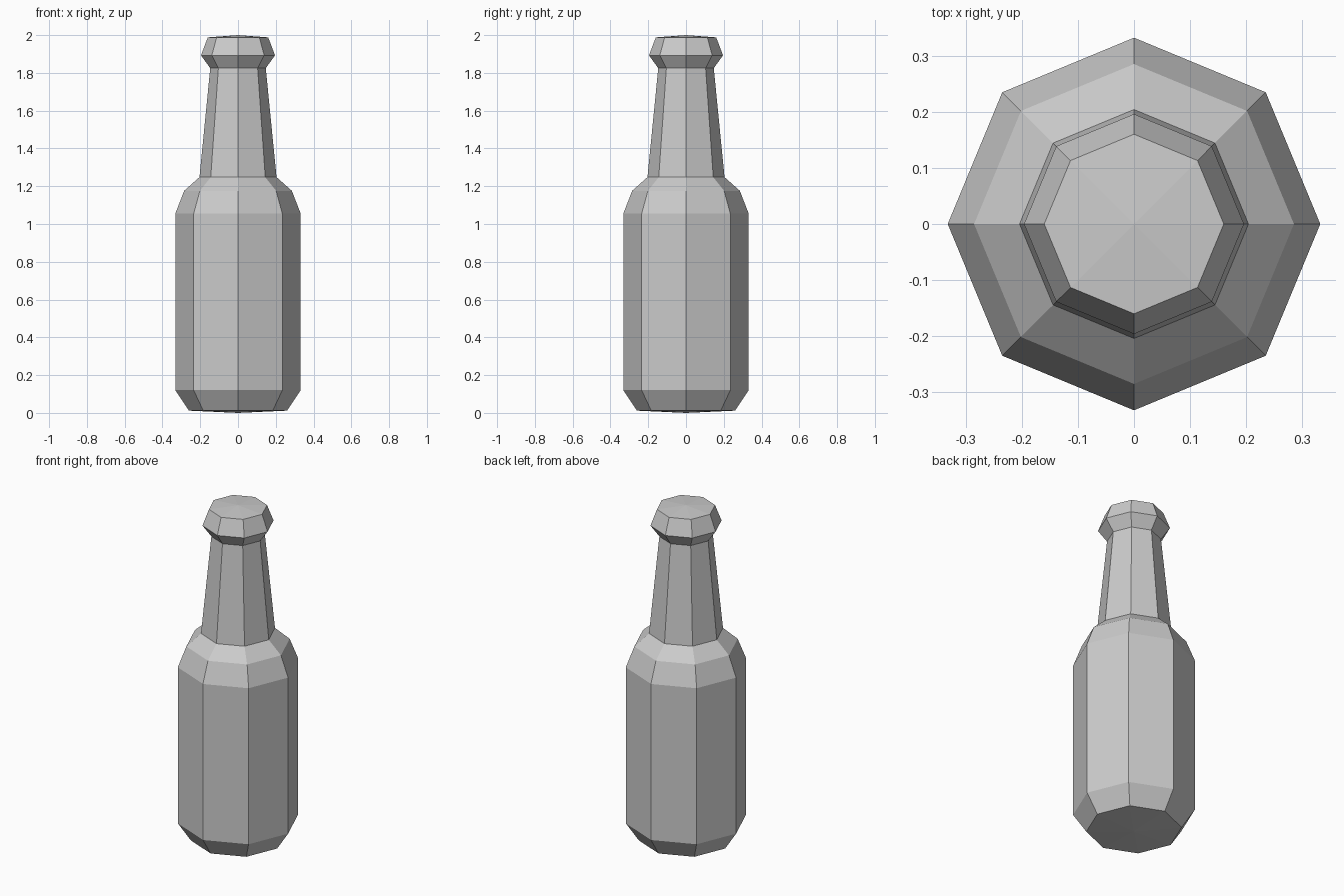
import bpy, bmesh
from math import cos, sin, tau

if "Cube" in bpy.data.objects:
    bpy.data.objects.remove(bpy.data.objects["Cube"])

SIDES = 8


def lathe(name, profile, bottom_z, top_z):
    """Spin (radius, z) points into a flat-sided closed solid with slightly domed ends."""
    bm = bmesh.new()
    rings = [[bm.verts.new((r * cos(tau * i / SIDES), r * sin(tau * i / SIDES), z))
              for i in range(SIDES)] for r, z in profile]
    low = bm.verts.new((0, 0, bottom_z))
    high = bm.verts.new((0, 0, top_z))
    for i in range(SIDES):
        j = (i + 1) % SIDES
        for a, b in zip(rings, rings[1:]):
            bm.faces.new((a[i], a[j], b[j], b[i]))
        bm.faces.new((low, rings[0][j], rings[0][i]))
        bm.faces.new((high, rings[-1][i], rings[-1][j]))
    bmesh.ops.recalc_face_normals(bm, faces=bm.faces)
    mesh = bpy.data.meshes.new(name)
    bm.to_mesh(mesh)
    bm.free()
    obj = bpy.data.objects.new(name, mesh)
    bpy.context.collection.objects.link(obj)
    return obj


# Whole bottle as one continuous surface
foot = [(0.26, 0.012), (0.332, 0.12)]
shoulder = [(0.332, 1.055), (0.285, 1.176)]
neck = [(0.204, 1.248), (0.147, 1.825)]
lip = [(0.196, 1.893), (0.16, 1.988)]
lathe("bottle", foot + shoulder + neck + lip, 0.0, 2.0)
